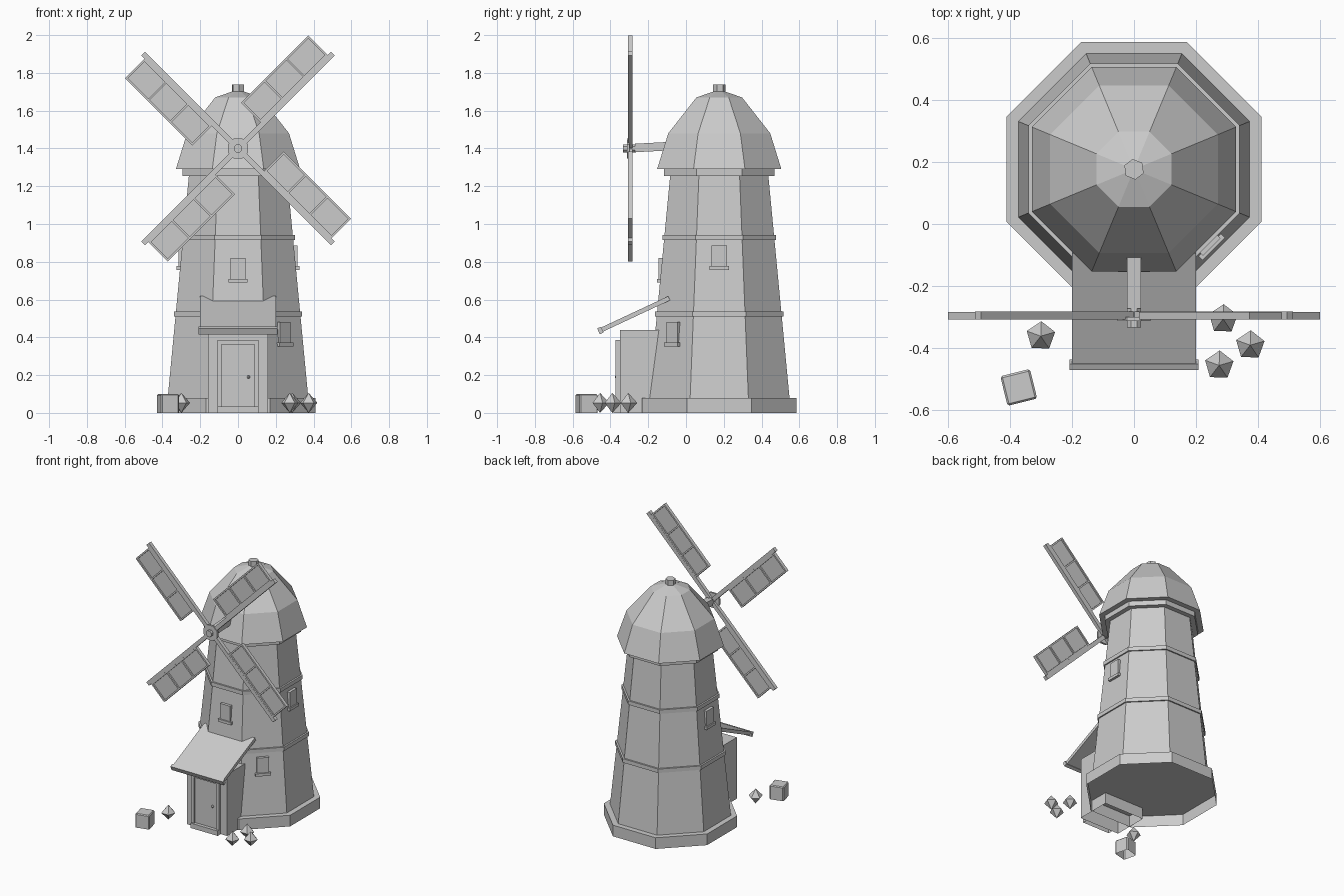
import bpy, bmesh, math
from mathutils import Matrix, Vector

if "Cube" in bpy.data.objects:
    bpy.data.objects.remove(bpy.data.objects["Cube"])

grey = bpy.data.materials.new("plain_grey")
grey.use_nodes = True
colour = (0.6, 0.6, 0.6, 1)
grey.diffuse_color = colour
grey.node_tree.nodes["Principled BSDF"].inputs["Base Color"].default_value = colour

CY = 0.176          # tower axis
HUB = Vector((0, -0.295, 1.4))


def finish(name, bm, matrix=Matrix(), open_bottom=False):
    bmesh.ops.recalc_face_normals(bm, faces=bm.faces)
    if open_bottom:
        floor = [f for f in bm.faces if f.normal.z < -0.9]
        bmesh.ops.delete(bm, geom=floor, context="FACES_ONLY")
    mesh = bpy.data.meshes.new(name)
    bm.to_mesh(mesh)
    bm.free()
    mesh.materials.append(grey)
    obj = bpy.data.objects.new(name, mesh)
    obj.matrix_world = matrix
    bpy.context.collection.objects.link(obj)
    return obj


def add_box(bm, x, y, z):
    """Box from (min, max) ranges."""
    size = Matrix.Diagonal((x[1] - x[0], y[1] - y[0], z[1] - z[0], 1))
    mid = Matrix.Translation((sum(x) / 2, sum(y) / 2, sum(z) / 2))
    bmesh.ops.create_cube(bm, size=1, matrix=mid @ size)


def box(name, x, y, z, matrix=Matrix(), open_bottom=False):
    bm = bmesh.new()
    add_box(bm, x, y, z)
    return finish(name, bm, matrix, open_bottom)


def prism(name, profile, sides=8, matrix=Matrix.Translation((0, CY, 0)), open_bottom=False):
    """Stack of flat-fronted rings from (apothem, height) pairs."""
    bm = bmesh.new()
    rings = []
    for r, z in profile:
        r /= math.cos(math.pi / sides)
        angles = [(i + 0.5) * math.tau / sides for i in range(sides)]
        rings.append([bm.verts.new((r * math.cos(a), r * math.sin(a), z)) for a in angles])
    for low, high in zip(rings, rings[1:]):
        for i in range(sides):
            j = (i + 1) % sides
            bm.faces.new((low[i], low[j], high[j], high[i]))
    bm.faces.new(rings[0])
    bm.faces.new(rings[-1])
    return finish(name, bm, matrix, open_bottom)


def wall(z):
    return 0.372 - (z - 0.08) * 0.0953


# Tower
prism("tower_base", [(0.41, 0), (0.41, 0.08)], open_bottom=True)
prism("tower_wall", [(wall(0.08), 0.08), (wall(1.26), 1.26)])
for name, z in (("lower_band", 0.51), ("upper_band", 0.915)):
    prism(name, [(wall(z) + 0.009, z), (wall(z) + 0.009, z + 0.028)])
prism("eaves_ring", [(0.293, 1.255), (0.293, 1.292)])

# Domed cap
prism("dome", [(0.329, 1.29), (0.27, 1.48), (0.121, 1.67), (0.02, 1.705)])
prism("finial_stem", [(0.022, 1.68), (0.022, 1.71)], 6)
prism("finial", [(0.029, 1.7), (0.029, 1.738)], 6,
      Matrix.Translation((0, CY, 0)) @ Matrix.Rotation(math.radians(8), 4, "Z"))

# Square shaft rising slightly into the cap, and hub turned to face forward
tilt = Matrix.Translation((0, -0.27, 1.4)) @ Matrix.Rotation(math.radians(3), 4, "X")
box("shaft", (-0.023, 0.023), (0, 0.3), (-0.02, 0.025), tilt)
forward = Matrix.Translation(HUB) @ Matrix.Rotation(math.pi / 2, 4, "X")
prism("hub_disc", [(0.053, 0.004), (0.053, 0.018)], 8, forward)
prism("hub_boss", [(0.022, -0.03), (0.022, 0.038)], 8, forward)

# Four sails: whip, lattice frame and thin panel, along local x
for k in range(4):
    turn = Matrix.Translation(HUB) @ Matrix.Rotation(-math.radians(45 + 90 * k), 4, "Y")
    box(f"sail_whip_{k + 1}", (0, 0.71), (-0.013, 0.013), (-0.014, 0.014), turn)
    box(f"sail_panel_{k + 1}", (0.187, 0.683), (-0.002, 0.002), (0.01, 0.158), turn)
    bm = bmesh.new()
    for z in (0.014, 0.149):
        add_box(bm, (0.183, 0.686), (-0.012, 0.012), (z, z + 0.011))
    for i in range(4):
        x = 0.183 + i * 0.164
        add_box(bm, (x, x + 0.011), (-0.012, 0.012), (0.02, 0.155))
    finish(f"sail_frame_{k + 1}", bm, turn)


# Windows with a projecting sill, local -y pointing outwards
def window(name, angle, z, height):
    r = wall(z + height / 2)
    m = Matrix.Translation((0, CY, z)) @ Matrix.Rotation(math.radians(angle), 4, "Z")
    box(name, (-0.04, 0.04), (-r - 0.015, -r + 0.03), (0, height), m)
    box(name + "_sill", (-0.051, 0.051), (-r - 0.024, -r + 0.03), (-0.018, 0.002), m)


window("front_window", 0, 0.708, 0.112)
window("left_window", 90, 0.775, 0.11)
window("right_window", -90, 0.775, 0.11)
window("low_window", 45, 0.37, 0.11)

# Porch
box("porch", (-0.158, 0.158), (-0.35, -0.1), (0, 0.44), open_bottom=True)
box("porch_step", (-0.108, 0.108), (-0.385, -0.35), (0, 0.035), open_bottom=True)
bm = bmesh.new()
for s in (-1, 1):
    add_box(bm, sorted((s * 0.087, s * 0.108)), (-0.372, -0.35), (0.035, 0.385))
add_box(bm, (-0.087, 0.087), (-0.372, -0.35), (0.362, 0.385))
finish("door_frame", bm)
box("door", (-0.087, 0.087), (-0.361, -0.35), (0.035, 0.362))
bm = bmesh.new()
bmesh.ops.create_uvsphere(bm, u_segments=8, v_segments=6, radius=0.009,
                          matrix=Matrix.Translation((0.055, -0.368, 0.19)))
finish("door_knob", bm)

# Sloping porch roof, local y running up the slope
slope = Matrix.Translation((0, -0.455, 0.433)) @ Matrix.Rotation(math.radians(25), 4, "X")
box("porch_roof", (-0.2, 0.2), (0, 0.405), (-0.009, 0.015), slope)
box("porch_roof_trim", (-0.208, 0.208), (-0.008, 0.014), (-0.015, 0.019), slope)

# Crate with worn edges
bm = bmesh.new()
add_box(bm, (-0.049, 0.049), (-0.049, 0.049), (0, 0.1))
upper = [e for e in bm.edges if max(v.co.z for v in e.verts) > 0.05]
bmesh.ops.bevel(bm, geom=upper, offset=0.006, segments=1, affect="EDGES")
finish("crate", bm, Matrix.Translation((-0.371, -0.526, 0))
       @ Matrix.Rotation(math.radians(14), 4, "Z"), open_bottom=True)

# Five-sided pointed stones
for i, (x, y) in enumerate([(-0.3, -0.361), (0.287, -0.306), (0.374, -0.39), (0.274, -0.455)]):
    bm = bmesh.new()
    for depth in (-0.053, 0.053):
        bmesh.ops.create_cone(bm, segments=5, radius1=0.048, radius2=0, depth=depth,
                              matrix=Matrix.Translation((0, 0, 0.053 + depth / 2)))
    bmesh.ops.remove_doubles(bm, verts=bm.verts, dist=0.001)
    inner = [f for f in bm.faces if len(f.verts) == 5]
    bmesh.ops.delete(bm, geom=inner, context="FACES_ONLY")
    turn = Matrix.Rotation(math.radians(70), 4, "Z")
    finish(f"stone_{i + 1}", bm, Matrix.Translation((x, y, 0)) @ turn)
